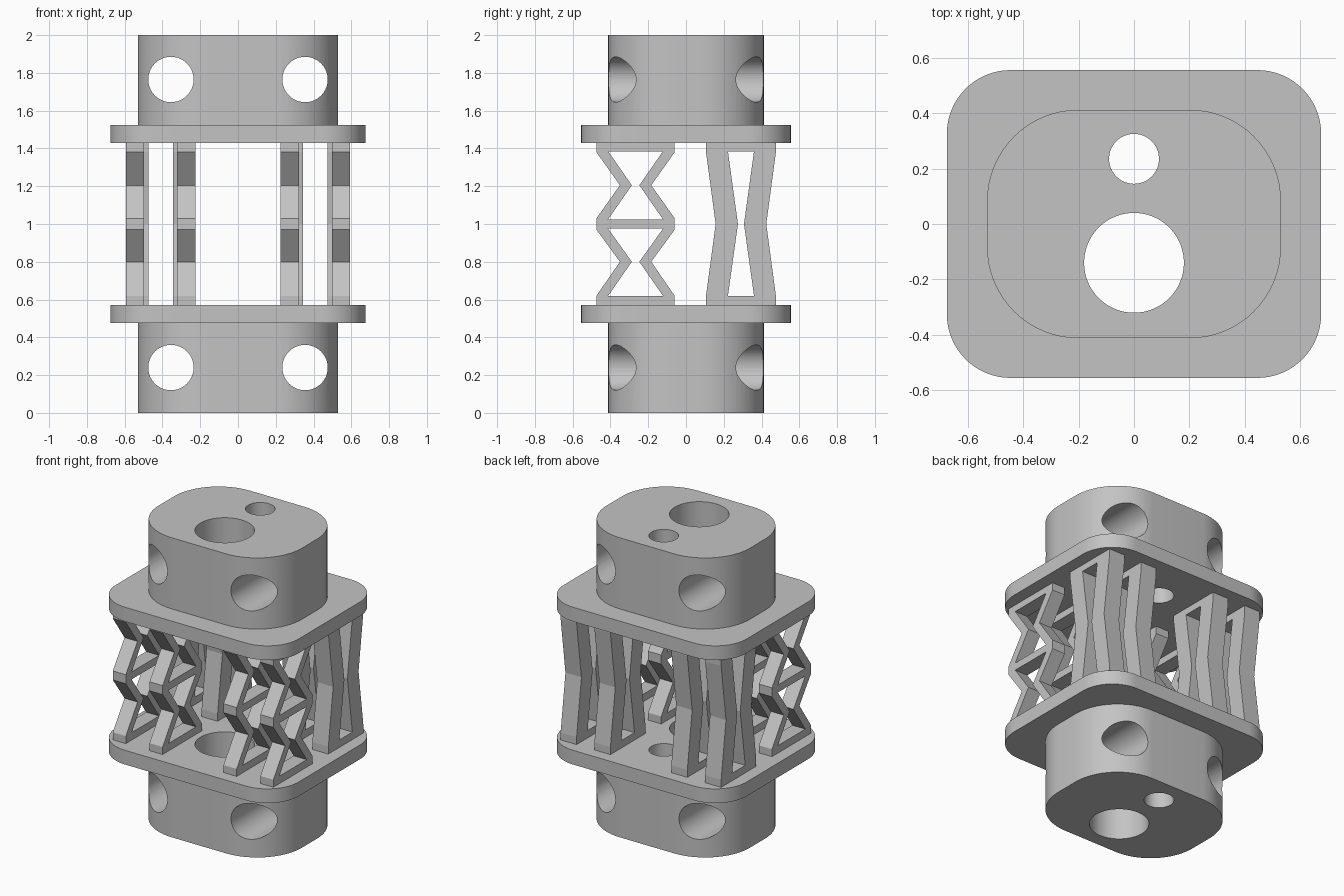
import bpy
import bmesh
from math import cos, sin, pi
from mathutils import Matrix, Vector

cube = bpy.data.objects.get("Cube")
if cube:
    bpy.data.objects.remove(cube, do_unlink=True)

grey = bpy.data.materials.new("plain grey")
grey.use_nodes = True
grey.diffuse_color = (0.55, 0.55, 0.55, 1)
grey.node_tree.nodes["Principled BSDF"].inputs["Base Color"].default_value = (0.55, 0.55, 0.55, 1)

# Maps a (y, z) profile so that it is extruded along x
ALONG_X = Matrix(((0, 0, 1, 0), (1, 0, 0, 0), (0, 1, 0, 0), (0, 0, 0, 1)))


def circle(x, y, r, n=64):
    return [(x + r * cos(2 * pi * i / n), y + r * sin(2 * pi * i / n)) for i in range(n)]


def rounded_rect(hx, hy, r, n=16):
    pts = []
    for k, (sx, sy) in enumerate(((1, 1), (-1, 1), (-1, -1), (1, -1))):
        for i in range(n + 1):
            a = (k + i / n) * pi / 2
            pts.append((sx * (hx - r) + r * cos(a), sy * (hy - r) + r * sin(a)))
    return pts


def mirrored(centre, half_widths):
    """Closed outline symmetric about a centre line, from (half width, height) pairs."""
    right = [(centre + w, z) for w, z in half_widths]
    left = [(centre - w, z) for w, z in reversed(half_widths)]
    return right + left


def prism(name, loops, start, end, matrix=Matrix()):
    """Extrude an outline with holes from start to end."""
    bm = bmesh.new()
    for loop in loops:
        verts = [bm.verts.new((a, b, start)) for a, b in loop]
        for i, v in enumerate(verts):
            bm.edges.new((v, verts[i - 1]))
    bmesh.ops.triangle_fill(bm, edges=bm.edges[:], use_beauty=True, normal=(0, 0, 1))
    top = bmesh.ops.extrude_face_region(bm, geom=bm.faces[:], use_keep_orig=True)["geom"]
    bmesh.ops.translate(bm, vec=Vector((0, 0, end - start)),
                        verts=[g for g in top if isinstance(g, bmesh.types.BMVert)])
    bmesh.ops.transform(bm, matrix=matrix, verts=bm.verts[:])
    bmesh.ops.recalc_face_normals(bm, faces=bm.faces[:])
    mesh = bpy.data.meshes.new(name)
    bm.to_mesh(mesh)
    bm.free()
    mesh.materials.append(grey)
    obj = bpy.data.objects.new(name, mesh)
    bpy.context.collection.objects.link(obj)
    return obj


def activate(obj):
    bpy.ops.object.select_all(action='DESELECT')
    obj.select_set(True)
    bpy.context.view_layer.objects.active = obj


def drill(obj, x, z, r):
    """Cut a round hole through the object from front to back."""
    bpy.ops.mesh.primitive_cylinder_add(vertices=64, radius=r, depth=2,
                                        location=(x, 0, z), rotation=(pi / 2, 0, 0))
    cutter = bpy.context.object
    cutter.hide_render = True
    cutter.data.materials.append(grey)
    mod = obj.modifiers.new("drill", 'BOOLEAN')
    mod.operation = 'DIFFERENCE'
    mod.solver = 'EXACT'
    mod.object = cutter
    activate(obj)
    bpy.ops.object.modifier_apply(modifier=mod.name)
    bpy.data.objects.remove(cutter, do_unlink=True)


# End blocks and flanges, pierced by a large and a small vertical bore
bores = [circle(0, -0.14, 0.18), circle(0, 0.235, 0.09)]
ends = (("lower", (0, 0.475), (0.475, 0.57), 0.24),
        ("upper", (1.525, 2), (1.43, 1.525), 1.765))
for label, block_z, flange_z, hole_z in ends:
    block = prism(label + "_block", [rounded_rect(0.53, 0.412, 0.33)] + bores, *block_z)
    for side in (-1, 1):
        drill(block, side * 0.355, hole_z, 0.12)
    flange = prism(label + "_flange", [rounded_rect(0.675, 0.555, 0.23)] + bores, *flange_z)
    for part in (block, flange):
        activate(part)
        bpy.ops.object.shade_smooth_by_angle(angle=pi / 6)

# Front struts: two stacked hourglass frames
W, N = 0.207, 0.083
lattice = [
    mirrored(-0.267, [(W, 0.57), (W, 0.62), (N, 0.8), (W, 0.97),
                      (W, 1.03), (N, 1.205), (W, 1.38), (W, 1.43)]),
    mirrored(-0.267, [(0.145, 0.62), (0.02, 0.8), (0.145, 0.975)]),
    mirrored(-0.267, [(0.145, 1.025), (0.02, 1.205), (0.145, 1.385)]),
]

# Rear struts: one tall, slightly waisted frame
waisted = [
    mirrored(0.291, [(0.185, 0.57), (0.185, 0.62), (0.134, 1), (0.185, 1.38), (0.185, 1.43)]),
    mirrored(0.291, [(0.069, 0.62), (0.016, 1), (0.069, 1.385)]),
]

struts = (("front", lattice, (0.225, 0.322), (0.497, 0.593)),
          ("rear", waisted, (0.225, 0.343), (0.475, 0.593)))
for label, loops, inner, outer in struts:
    for place, (x0, x1) in (("inner", inner), ("outer", outer)):
        prism(f"{label}_{place}_strut_left", loops, x0, x1, ALONG_X)
        prism(f"{label}_{place}_strut_right", loops, -x1, -x0, ALONG_X)
